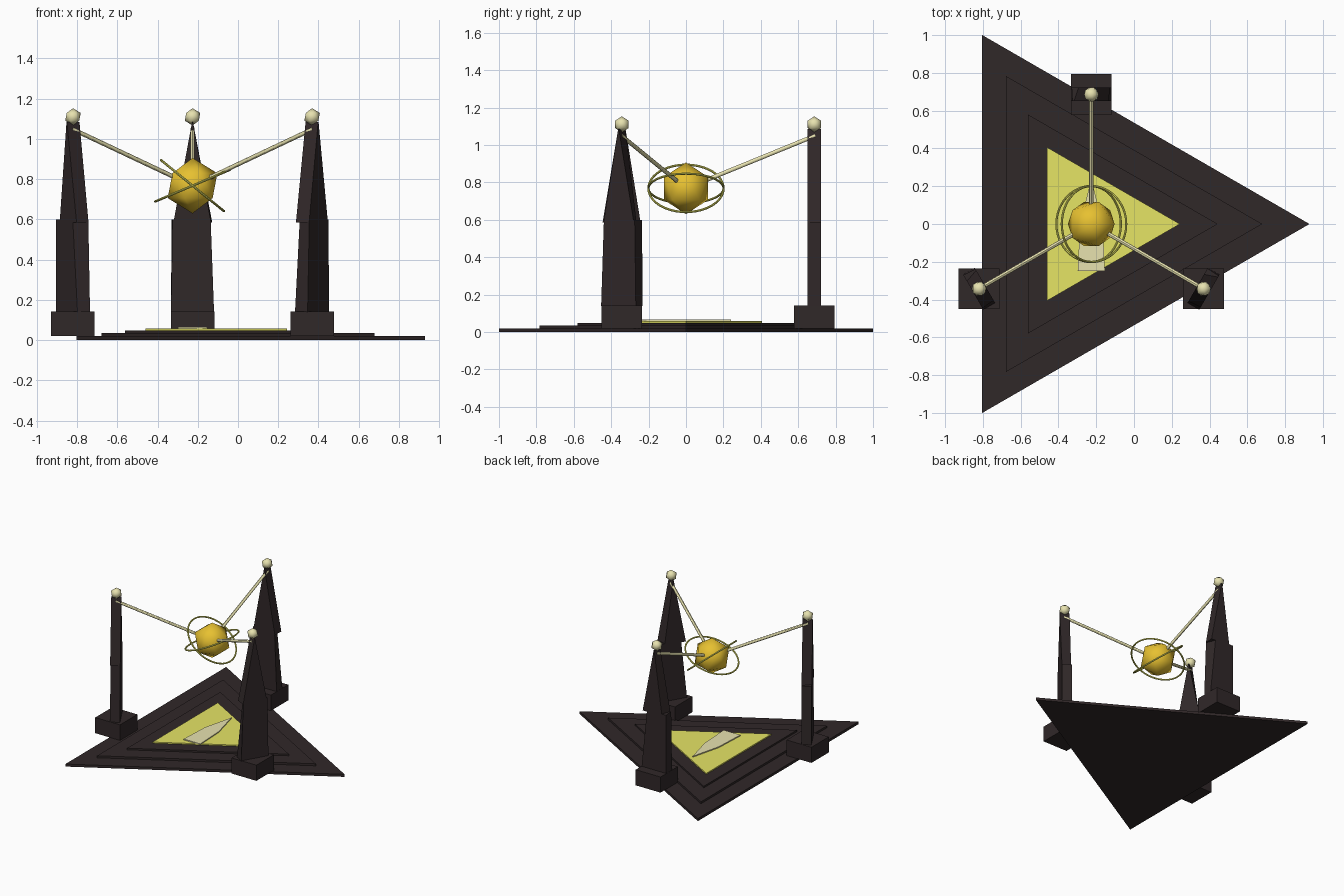
import bpy, bmesh, math
from mathutils import Vector, Matrix

if "Cube" in bpy.data.objects:
    bpy.data.objects.remove(bpy.data.objects["Cube"])

CX = -0.226            # axis of the triangular layout
ORB = Vector((CX, 0, 0.768))


def material(name, rgb):
    m = bpy.data.materials.new(name)
    m.diffuse_color = (*rgb, 1)
    m.use_nodes = True
    m.node_tree.nodes["Principled BSDF"].inputs["Base Color"].default_value = m.diffuse_color
    return m


DARK = material("dark stone", (0.030, 0.021, 0.022))
YELLOW = material("yellow inlay", (0.79, 0.78, 0.13))
GOLD = material("gold", (0.84, 0.56, 0.032))
IVORY = material("ivory", (0.80, 0.76, 0.43))


def finish(obj, name, mat):
    obj.name = name
    obj.data.materials.append(mat)
    return obj


def loft(name, mat, rings, matrix=Matrix()):
    """Closed solid through rings with equal point counts."""
    bm = bmesh.new()
    loops = [[bm.verts.new(matrix @ Vector(p)) for p in ring] for ring in rings]
    n = len(loops[0])
    for lo, hi in zip(loops, loops[1:]):
        for i in range(n):
            j = (i + 1) % n
            bm.faces.new((lo[i], lo[j], hi[j], hi[i]))
    bm.faces.new(loops[0][::-1])
    bm.faces.new(loops[-1])
    bmesh.ops.recalc_face_normals(bm, faces=bm.faces)
    me = bpy.data.meshes.new(name)
    bm.to_mesh(me)
    bm.free()
    obj = bpy.data.objects.new(name, me)
    bpy.context.collection.objects.link(obj)
    return finish(obj, name, mat)


def prism(name, mat, outline, z0, z1):
    return loft(name, mat, [[(x, y, z) for x, y in outline] for z in (z0, z1)])


def section(front, back, z, depth=0.036):
    """Four-point section: x ranges of the inner and outer edges."""
    return [(front[0], -depth, z), (front[1], -depth, z),
            (back[1], depth, z), (back[0], depth, z)]


# Stepped triangular floor with a yellow inlay
tiers = [("floor_tier_low", 1.155, 0.0, 0.02, DARK),
         ("floor_tier_middle", 0.905, 0.02, 0.036, DARK),
         ("floor_tier_top", 0.669, 0.036, 0.049, DARK),
         ("floor_inlay", 0.469, 0.049, 0.058, YELLOW)]
for name, r, z0, z1, mat in tiers:
    tri = [(CX + r * math.cos(a), r * math.sin(a))
           for a in (0, 2 * math.pi / 3, 4 * math.pi / 3)]
    prism(name, mat, tri, z0, z1)

# Pointed plate lying on the inlay
prism("floor_pointer", IVORY,
      [(CX - 0.072, -0.25), (CX + 0.072, -0.25), (CX + 0.06, 0.0),
       (CX, 0.24), (CX - 0.06, 0.0)], 0.058, 0.066)

# Three pillars, each with plinth, shaft, blade, ball and rod
# (turn about the axis, then mirroring of the notched corner)
for i, (turn, fx, fy) in enumerate(((0, 1, 1), (120, -1, 1), (240, 1, -1))):
    rot = Matrix.Rotation(math.radians(turn), 4, 'Z')
    place = Matrix.Translation((CX, 0, 0)) @ rot @ Matrix.Translation((0, 0.686, 0))
    body = place @ Matrix.Diagonal((fx, fy, 1, 1))
    c = place.translation
    h = 0.108
    prism(f"plinth_{i}", DARK, [(c.x - h, c.y - h), (c.x + h, c.y - h),
                                (c.x + h, c.y + h), (c.x - h, c.y + h)], 0.02, 0.143)
    loft(f"pillar_shaft_{i}", DARK,
         [section((-0.107, 0.107), (-0.107, 0.107), 0.14),
          section((-0.100, 0.090), (-0.104, 0.060), 0.60)], body)
    loft(f"pillar_blade_{i}", DARK,
         [section((-0.095, 0.092), (-0.070, 0.098), 0.585),
          section((-0.002, 0.002), (-0.002, 0.002), 1.085)], body)

    bpy.ops.mesh.primitive_ico_sphere_add(subdivisions=1, radius=0.043,
                                          location=(c.x, c.y, 1.11))
    ball = finish(bpy.context.object, f"pillar_ball_{i}", IVORY)
    ball.data.shade_smooth()

    a = place @ Vector((0, 0.005, 1.05))
    b = place @ Vector((0, -0.60, 0.803))
    d = b - a
    bpy.ops.mesh.primitive_cylinder_add(vertices=12, radius=0.011, depth=d.length,
                                        location=(a + b) / 2,
                                        rotation=d.to_track_quat('Z', 'Y').to_euler())
    finish(bpy.context.object, f"support_rod_{i}", IVORY)
    bpy.ops.object.shade_smooth_by_angle()

# Central orb
bpy.ops.mesh.primitive_ico_sphere_add(subdivisions=1, radius=0.138, location=ORB)
orb = finish(bpy.context.object, "orb", GOLD)
orb.data.shade_smooth()

# Two tilted orbit rings
for i, tilt in enumerate((39, -23)):
    bpy.ops.mesh.primitive_torus_add(major_radius=0.201, minor_radius=0.006,
                                     major_segments=48, minor_segments=8,
                                     location=ORB, rotation=(0, math.radians(tilt), 0))
    finish(bpy.context.object, f"orbit_ring_{i}", YELLOW)
    bpy.ops.object.shade_smooth_by_angle()
